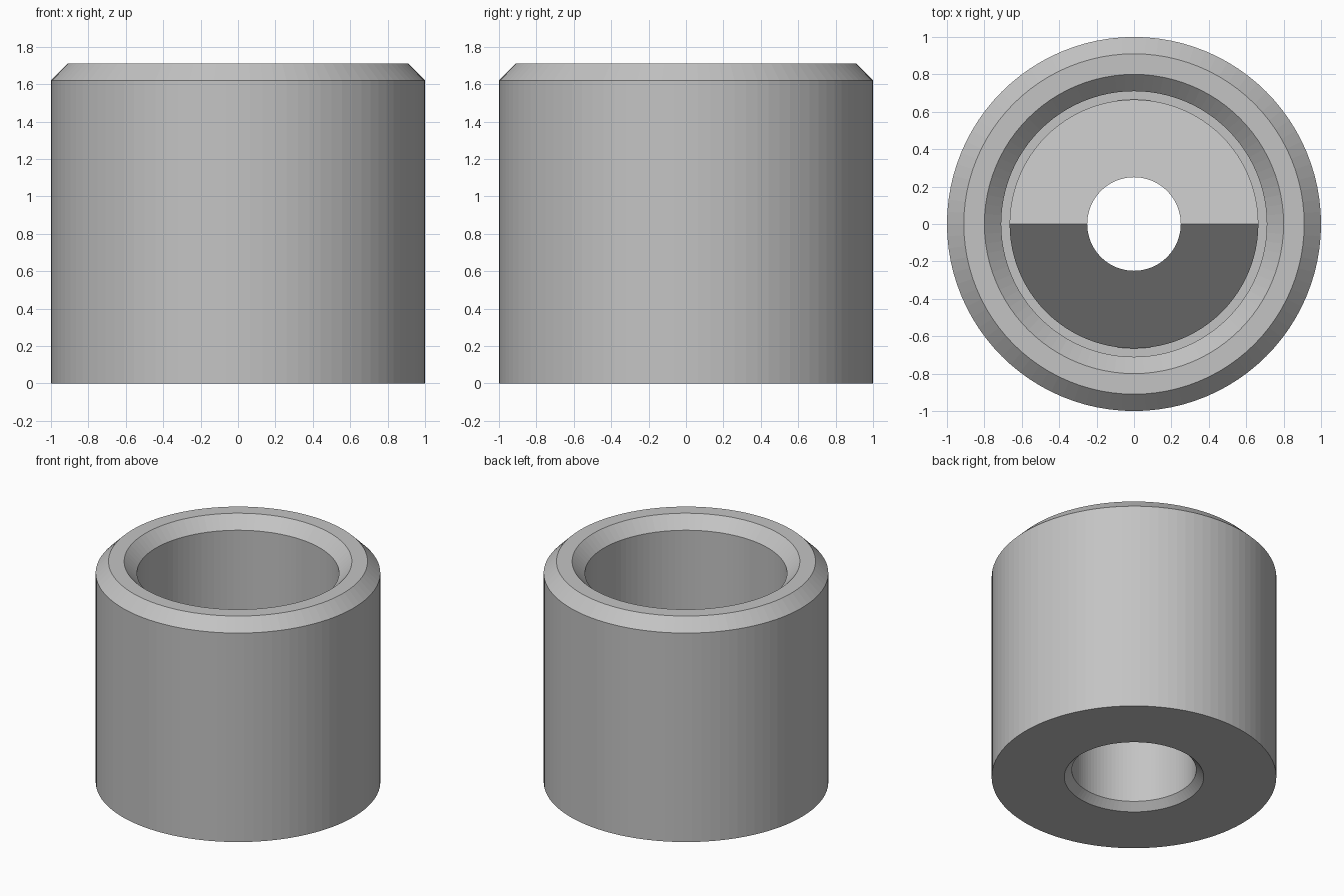
import bpy, bmesh, math

cube = bpy.data.objects.get("Cube")
if cube:
    bpy.data.objects.remove(cube, do_unlink=True)

SIDES = 96
RIDGE = 1.17
BASE = 0.48

# Plain grey material
grey = bpy.data.materials.new("plain_grey")
grey.use_nodes = True
colour = (0.55, 0.55, 0.55, 1)
grey.diffuse_color = colour
grey.node_tree.nodes["Principled BSDF"].inputs["Base Color"].default_value = colour


def roof(y):
    """Height of the ridged inner floor, sloping 45 degrees to both sides."""
    return RIDGE - abs(y)


def lathe(name, profile):
    """Revolve a closed profile; a height may be a function of y."""
    bm = bmesh.new()
    rings = []
    for radius, height in profile:
        ring = []
        for i in range(SIDES):
            a = math.tau * i / SIDES
            x, y = radius * math.cos(a), radius * math.sin(a)
            z = height(y) if callable(height) else height
            ring.append(bm.verts.new((x, y, z)))
        rings.append(ring)
    for k, low in enumerate(rings):
        high = rings[(k + 1) % len(rings)]
        for i in range(SIDES):
            j = (i + 1) % SIDES
            bm.faces.new((low[i], low[j], high[j], high[i]))
    bmesh.ops.recalc_face_normals(bm, faces=bm.faces)
    mesh = bpy.data.meshes.new(name)
    bm.to_mesh(mesh)
    bm.free()
    mesh.materials.append(grey)
    obj = bpy.data.objects.new(name, mesh)
    bpy.context.collection.objects.link(obj)
    return obj


lathe("bushing_body", [
    # bottom face, outer wall and chamfered rim
    (0.49, 0), (1, 0), (1, 1.62), (0.91, 1.71), (0.80, 1.71), (0.71, 1.62),
    # upper bore, narrow gutter and ridged floor
    (0.71, BASE), (0.665, BASE), (0.665, roof), (0.25, roof),
    # through hole and chamfered lower counterbore
    (0.25, 0.6), (0.437, 0.6), (0.437, 0.055),
])
